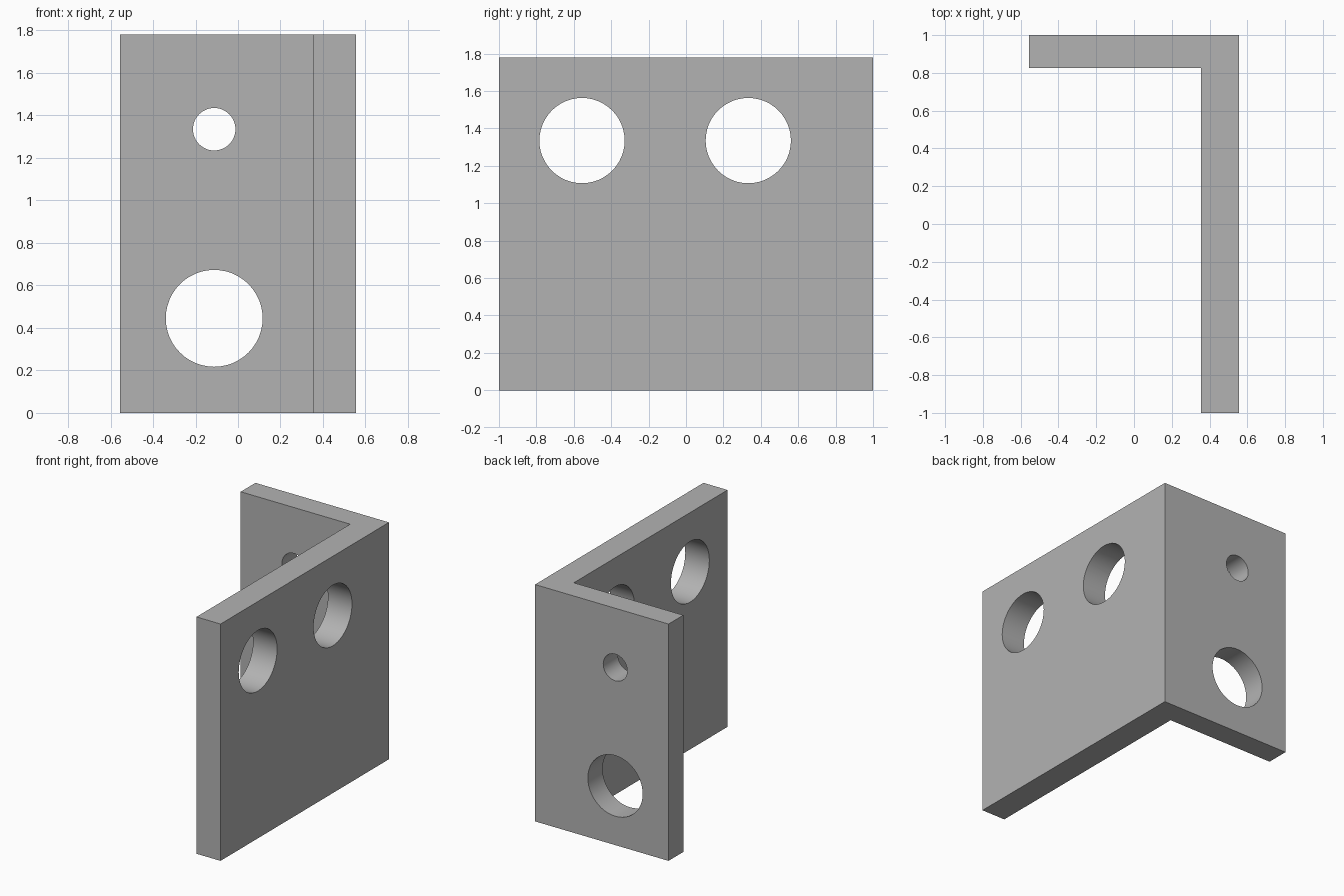
import bpy, bmesh, math
from mathutils import Vector

cube = bpy.data.objects.get("Cube")
if cube:
    bpy.data.objects.remove(cube, do_unlink=True)

HALF_W, HALF_D, HEIGHT = 0.555, 1.0, 1.78
INNER_X, INNER_Y = 0.355, 0.825
HOLE_R, SMALL_R = 0.228, 0.1

# Plain grey finish
grey = bpy.data.materials.new("grey_metal")
grey.use_nodes = True
colour = (0.45, 0.45, 0.45, 1)
grey.diffuse_color = colour
grey.node_tree.nodes["Principled BSDF"].inputs["Base Color"].default_value = colour

# L-shaped bracket, extruded upward from its plan profile
profile = [(-HALF_W, HALF_D), (-HALF_W, INNER_Y), (INNER_X, INNER_Y),
           (INNER_X, -HALF_D), (HALF_W, -HALF_D), (HALF_W, HALF_D)]
bm = bmesh.new()
base = bm.faces.new([bm.verts.new((x, y, 0)) for x, y in profile])
ext = bmesh.ops.extrude_face_region(bm, geom=[base])
top = [v for v in ext["geom"] if isinstance(v, bmesh.types.BMVert)]
bmesh.ops.translate(bm, verts=top, vec=Vector((0, 0, HEIGHT)))
bmesh.ops.recalc_face_normals(bm, faces=bm.faces)
mesh = bpy.data.meshes.new("angle_bracket")
bm.to_mesh(mesh)
bm.free()
mesh.materials.append(grey)
bracket = bpy.data.objects.new("angle_bracket", mesh)
bpy.context.collection.objects.link(bracket)
bpy.context.view_layer.objects.active = bracket
bracket.select_set(True)


def drill(name, centre, radius, rotation):
    """Bore a round hole through one plate."""
    bpy.ops.mesh.primitive_cylinder_add(vertices=48, radius=radius, depth=0.5,
                                        location=centre, rotation=rotation)
    cutter = bpy.context.object
    cutter.name = name
    cutter.hide_render = True
    cutter.data.materials.append(grey)
    bpy.ops.object.select_all(action="DESELECT")
    bracket.select_set(True)
    bpy.context.view_layer.objects.active = bracket
    mod = bracket.modifiers.new(name, "BOOLEAN")
    mod.operation = "DIFFERENCE"
    mod.solver = "EXACT"
    mod.object = cutter
    bpy.ops.object.modifier_apply(modifier=mod.name)
    bpy.data.objects.remove(cutter, do_unlink=True)


# Holes through the back plate
back_y = (INNER_Y + HALF_D) / 2
along_y = (math.pi / 2, 0, 0)
drill("small_back_hole", (-0.112, back_y, 1.335), SMALL_R, along_y)
drill("large_back_hole", (-0.112, back_y, 0.445), HOLE_R, along_y)

# Pair of holes through the side plate
side_x = (INNER_X + HALF_W) / 2
for name, y in (("front_side_hole", -0.556), ("rear_side_hole", 0.333)):
    drill(name, (side_x, y, 1.335), HOLE_R, (0, math.pi / 2, 0))

bpy.ops.object.shade_smooth_by_angle(angle=math.radians(30))
